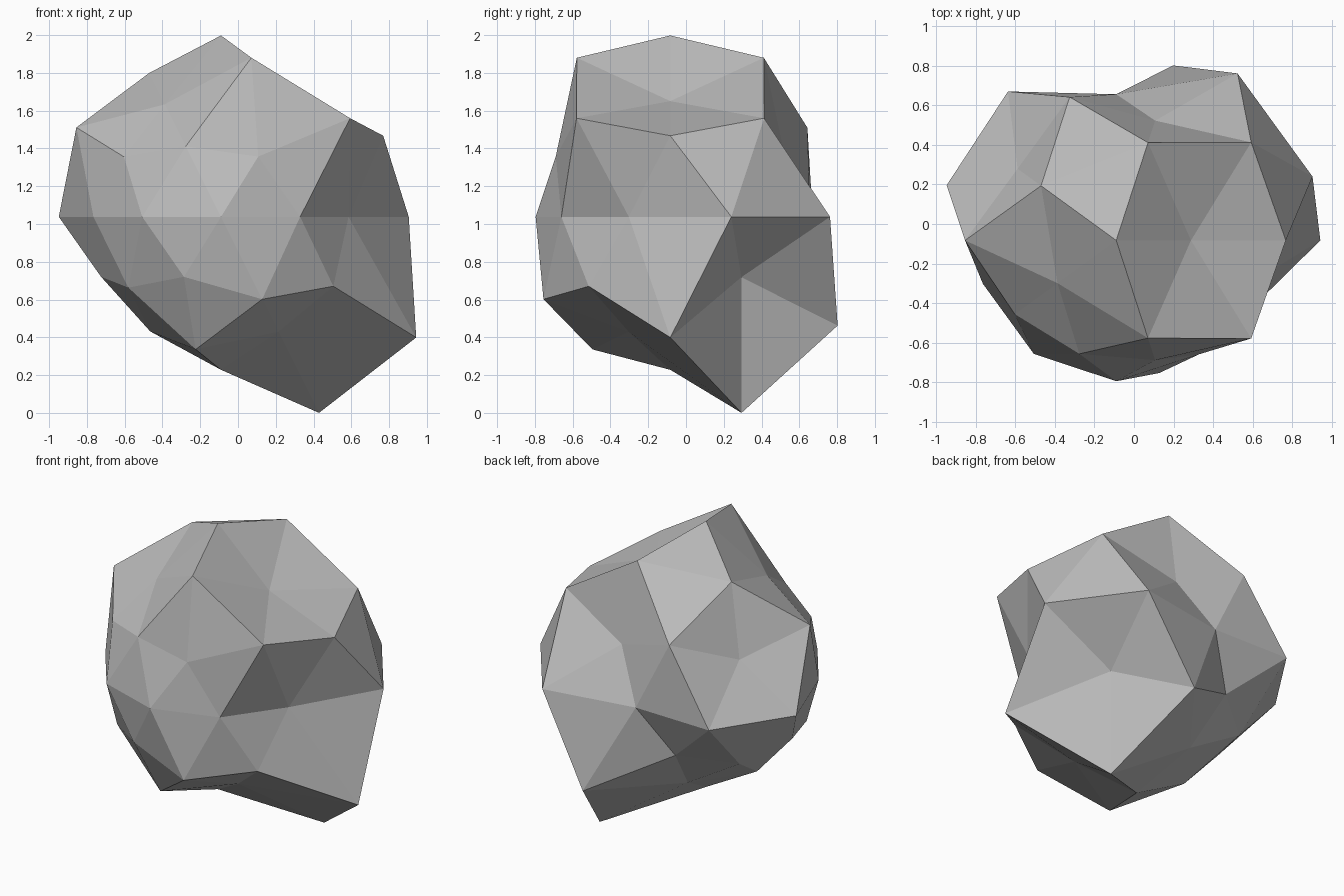
import bpy, bmesh
from math import atan2, tau
from mathutils import Vector

cube = bpy.data.objects.get("Cube")
if cube:
    bpy.data.objects.remove(cube, do_unlink=True)

# Distance of each facet corner from the core, ring by ring from the top,
# counter-clockwise starting at +x
RINGS = [
    [0.96],
    [0.72, 0.99, 0.895, 0.70, 0.99],
    [0.993, 0.897, 0.90, 0.71, 0.993],
    [0.96, 0.713, 0.69, 0.71, 0.713],
    [1.045, 1.045, 0.74, 0.932, 0.903, 0.71, 0.71, 0.713, 0.713, 0.71],
    [0.715, 0.71, 0.71, 0.71, 0.822],
    [1.215, 1.095, 0.73, 0.713, 0.83],
    [1.22, 0.72, 0.713, 0.825, 0.715],
    [0.81],
]
CORE = Vector((-0.09, -0.083, 1.038))


def turn(v):
    return (atan2(v.co.y, v.co.x) + 0.01) % tau


# Boulder: a faceted ball whose corners are pushed in and out
bm = bmesh.new()
bmesh.ops.create_icosphere(bm, subdivisions=2, radius=1)
levels = {}
for v in bm.verts:
    levels.setdefault(round(v.co.z, 2) + 0.0, []).append(v)
for z, radii in zip(sorted(levels, reverse=True), RINGS):
    for v, r in zip(sorted(levels[z], key=turn), radii):
        v.co = v.co.normalized() * r
for v in bm.verts:
    v.co += CORE
for f in bm.faces:
    f.smooth = False

mesh = bpy.data.meshes.new("boulder")
bm.to_mesh(mesh)
bm.free()
boulder = bpy.data.objects.new("boulder", mesh)
bpy.context.collection.objects.link(boulder)

# Stone colour
stone = bpy.data.materials.new("stone_grey")
stone.use_nodes = True
colour = (0.5, 0.5, 0.5, 1)
stone.diffuse_color = colour
stone.node_tree.nodes["Principled BSDF"].inputs["Base Color"].default_value = colour
mesh.materials.append(stone)
